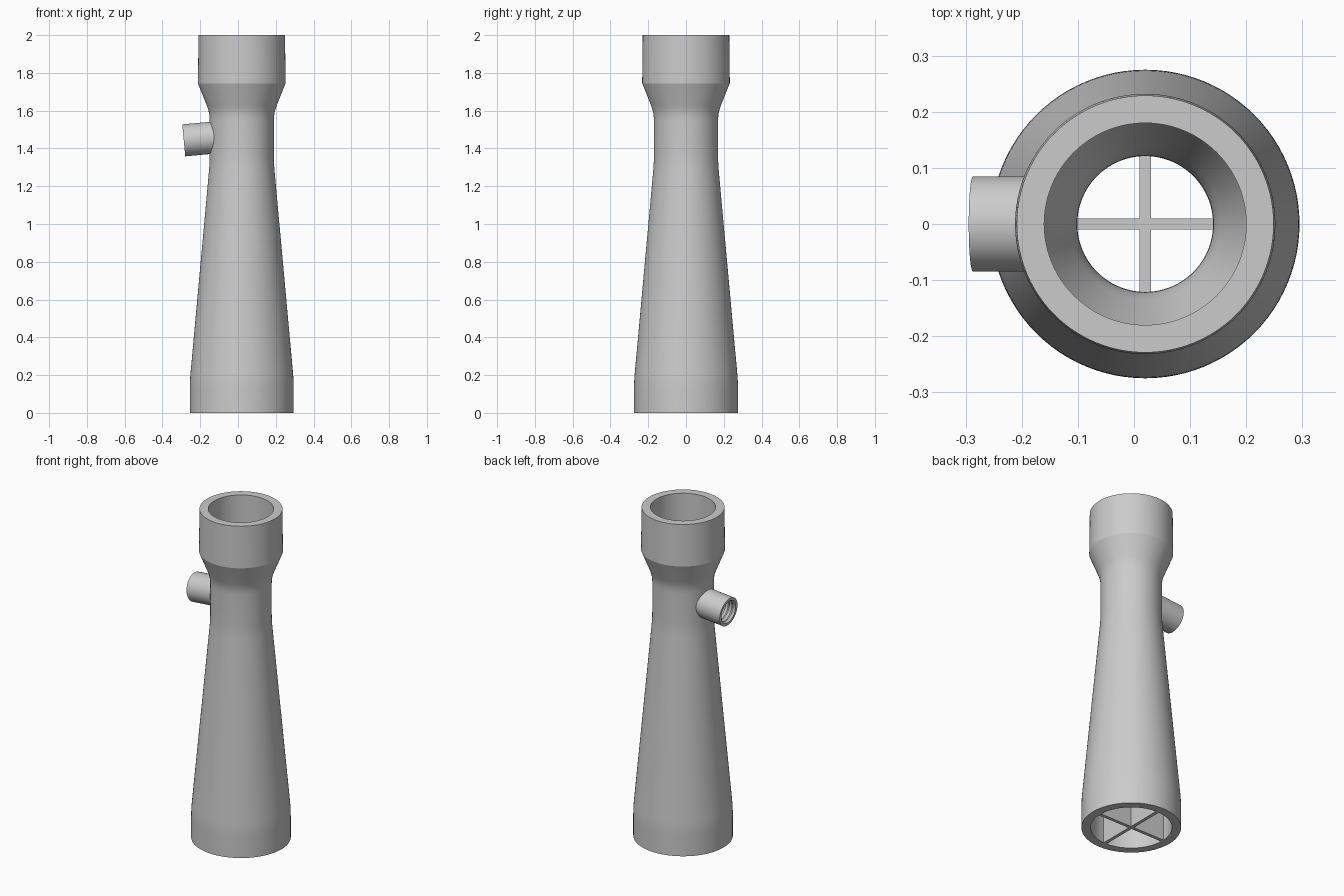
import bpy, bmesh, math
from mathutils import Matrix, Vector

old = bpy.data.objects.get("Cube")
if old:
    bpy.data.objects.remove(old, do_unlink=True)

AXIS_X = 0.02
SEGMENTS = 96

grey = bpy.data.materials.new("light grey plastic")
grey.use_nodes = True
COLOUR = (0.6, 0.6, 0.6, 1)
grey.diffuse_color = COLOUR
grey.node_tree.nodes["Principled BSDF"].inputs["Base Color"].default_value = COLOUR


def finish(name, bm, matrix=Matrix(), angle=16):
    bmesh.ops.recalc_face_normals(bm, faces=bm.faces)
    mesh = bpy.data.meshes.new(name)
    bm.to_mesh(mesh)
    bm.free()
    mesh.transform(matrix)
    mesh.materials.append(grey)
    obj = bpy.data.objects.new(name, mesh)
    bpy.context.collection.objects.link(obj)
    smooth(obj, angle)
    return obj


def smooth(obj, angle):
    bpy.ops.object.select_all(action='DESELECT')
    obj.select_set(True)
    bpy.context.view_layer.objects.active = obj
    bpy.ops.object.shade_smooth_by_angle(angle=math.radians(angle))


def lathe(profile, segments=SEGMENTS):
    """Revolve a closed (radius, height) outline around z."""
    bm = bmesh.new()
    rings = []
    for i in range(segments):
        a = math.tau * i / segments
        rings.append([bm.verts.new((r * math.cos(a), r * math.sin(a), z)) for r, z in profile])
    n = len(profile)
    for i in range(segments):
        here, there = rings[i], rings[(i + 1) % segments]
        for j in range(n):
            k = (j + 1) % n
            bm.faces.new((here[j], there[j], there[k], here[k]))
    return bm


def rounded(points, soft, size=0.04, steps=4):
    """Replace the soft corners of an outline with short curves."""
    out = []
    for i, p in enumerate(points):
        p = Vector(p)
        if i not in soft:
            out.append(p)
            continue
        a = p + (Vector(points[i - 1]) - p).normalized() * size
        b = p + (Vector(points[i + 1]) - p).normalized() * size
        for s in range(steps + 1):
            t = s / steps
            out.append(a * (1 - t) ** 2 + p * 2 * t * (1 - t) + b * t ** 2)
    return out


# Hollow body: wide base, long taper, throat and collar
outer = [(0.275, 0), (0.275, 0.17), (0.17, 1.32), (0.17, 1.59), (0.232, 1.745), (0.229, 2)]
inner = [(0.225, 0), (0.225, 0.17), (0.121, 1.32), (0.121, 1.59), (0.18, 1.745), (0.18, 2)]
profile = rounded(outer, {1, 2, 3}) + rounded(inner, {1, 2, 3})[::-1]
body = finish("venturi_body", lathe(profile), Matrix.Translation((AXIS_X, 0, 0)))

# Side port, tilted slightly downwards
direction = Vector((-1, 0, -0.09)).normalized()
PORT_LENGTH = 0.174
port_start = Vector((-0.287, 0, 1.443)) - direction * PORT_LENGTH
port_matrix = Matrix.Translation(port_start) @ direction.to_track_quat('Z', 'Y').to_matrix().to_4x4()
THREADS = 7
port = [(0.085, 0), (0.085, PORT_LENGTH)]
for i in range(THREADS * 2 + 1):
    port.append((0.068 if i % 2 == 0 else 0.06, PORT_LENGTH * (1 - i / (THREADS * 2))))
finish("threaded_side_port", lathe(port, 64), port_matrix, 25)

# Bore from the port through the throat wall
bm = bmesh.new()
bmesh.ops.create_cone(bm, cap_ends=True, segments=48, radius1=0.06, radius2=0.06, depth=0.24)
cutter = finish("bore_cutter", bm, port_matrix)
cutter.hide_render = True
cut = body.modifiers.new("bore", 'BOOLEAN')
cut.operation = 'DIFFERENCE'
cut.solver = 'EXACT'
cut.object = cutter
bpy.context.view_layer.objects.active = body
bpy.ops.object.modifier_apply(modifier=cut.name)
bpy.data.objects.remove(cutter, do_unlink=True)
smooth(body, 16)

# Crossed vanes in the base opening
VANE_HEIGHT = 0.18
for name, size in (("vane_side_to_side", (0.46, 0.02, VANE_HEIGHT)),
                   ("vane_front_to_back", (0.02, 0.46, VANE_HEIGHT))):
    bm = bmesh.new()
    bmesh.ops.create_cube(bm, size=1)
    bmesh.ops.scale(bm, vec=size, verts=bm.verts)
    finish(name, bm, Matrix.Translation((AXIS_X, 0, VANE_HEIGHT / 2)))
